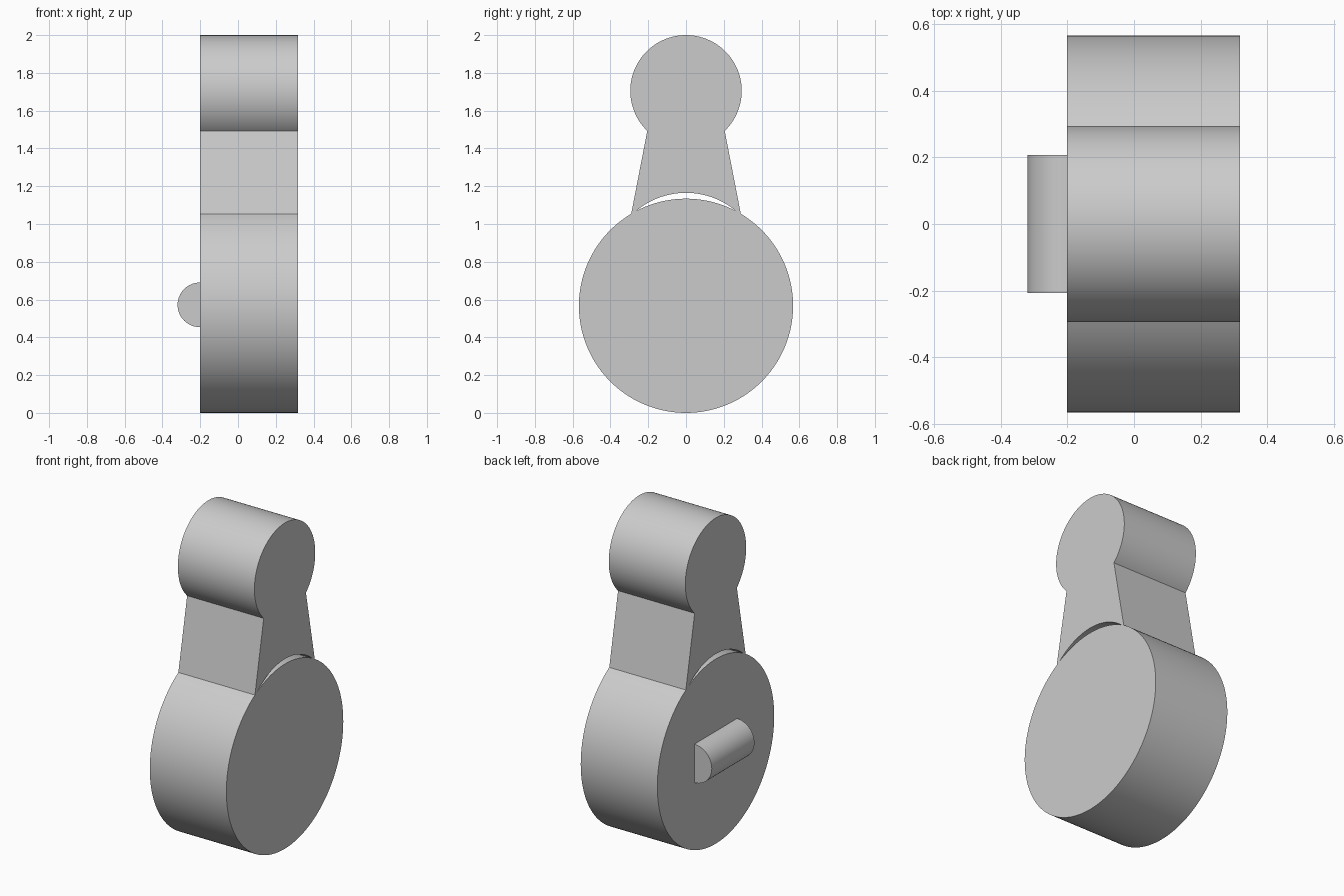
import bpy, bmesh, math

cube = bpy.data.objects.get("Cube")
if cube:
    bpy.data.objects.remove(cube, do_unlink=True)

LEFT, RIGHT = -0.202, 0.318      # side faces of the body
DISC_Z, DISC_R = 0.567, 0.567
HEAD_Z, HEAD_R = 1.705, 0.295

grey = bpy.data.materials.new("plain grey")
grey.use_nodes = True
colour = (0.6, 0.6, 0.6, 1)
grey.diffuse_color = colour
grey.node_tree.nodes["Principled BSDF"].inputs["Base Color"].default_value = colour


def arc(cz, r, start, end, steps):
    """Points (y, z) on an arc; angles run from +y towards +z."""
    return [(r * math.cos(start + (end - start) * i / steps),
             cz + r * math.sin(start + (end - start) * i / steps))
            for i in range(steps + 1)]


def prism(name, points, x0, x1):
    """Extrude a side-view outline along x."""
    bm = bmesh.new()
    face = bm.faces.new([bm.verts.new((x0, y, z)) for y, z in points])
    out = bmesh.ops.extrude_face_region(bm, geom=[face])
    moved = [v for v in out["geom"] if isinstance(v, bmesh.types.BMVert)]
    bmesh.ops.translate(bm, verts=moved, vec=(x1 - x0, 0, 0))
    return finish(name, bm)


def rod(name, x, z, r, length):
    """Cylinder lying along y."""
    bm = bmesh.new()
    bmesh.ops.create_cone(bm, cap_ends=True, segments=64,
                          radius1=r, radius2=r, depth=length)
    for v in bm.verts:
        v.co = (v.co.x + x, v.co.z, v.co.y + z)
    return finish(name, bm)


def finish(name, bm):
    bmesh.ops.recalc_face_normals(bm, faces=bm.faces)
    mesh = bpy.data.meshes.new(name)
    bm.to_mesh(mesh)
    bm.free()
    mesh.materials.append(grey)
    obj = bpy.data.objects.new(name, mesh)
    bpy.context.collection.objects.link(obj)
    return obj


def combine(target, tool, operation):
    mod = target.modifiers.new(operation.title(), "BOOLEAN")
    mod.operation, mod.object, mod.solver = operation, tool, "EXACT"
    bpy.context.view_layer.objects.active = target
    bpy.ops.object.modifier_apply(modifier=mod.name)
    bpy.data.objects.remove(tool, do_unlink=True)


# Body outline: large disc, tapering neck, round head
neck_low = math.acos(0.29 / DISC_R)
neck_high = math.acos(0.205 / HEAD_R)
outline = arc(DISC_Z, DISC_R, math.pi - neck_low, 2 * math.pi + neck_low, 120)
outline += arc(HEAD_Z, HEAD_R, -neck_high, math.pi + neck_high, 96)
body = prism("link_body", outline, LEFT, RIGHT)

# Crescent slot between the disc and the neck
tip = 0.265
a = math.acos(tip / DISC_R)
tip_z = DISC_Z + DISC_R * math.sin(a)
sag = 1.165 - tip_z
slot_r = (tip ** 2 + sag ** 2) / (2 * sag)
b = math.acos(tip / slot_r)
crescent = arc(DISC_Z, DISC_R, a, math.pi - a, 40)
crescent += arc(1.165 - slot_r, slot_r, math.pi - b, b, 40)[1:-1]
combine(body, prism("slot_cutter", crescent, LEFT - 0.1, RIGHT + 0.1), "DIFFERENCE")

# Half-round socket on one side and matching peg on the other
combine(body, rod("socket_cutter", RIGHT, 0.572, 0.113, 0.416), "DIFFERENCE")
combine(body, rod("peg", LEFT, 0.572, 0.118, 0.414), "UNION")

# Smooth curved walls, crisp edges
bpy.ops.object.select_all(action="DESELECT")
body.select_set(True)
bpy.context.view_layer.objects.active = body
bpy.ops.object.shade_smooth_by_angle(angle=math.radians(20))
